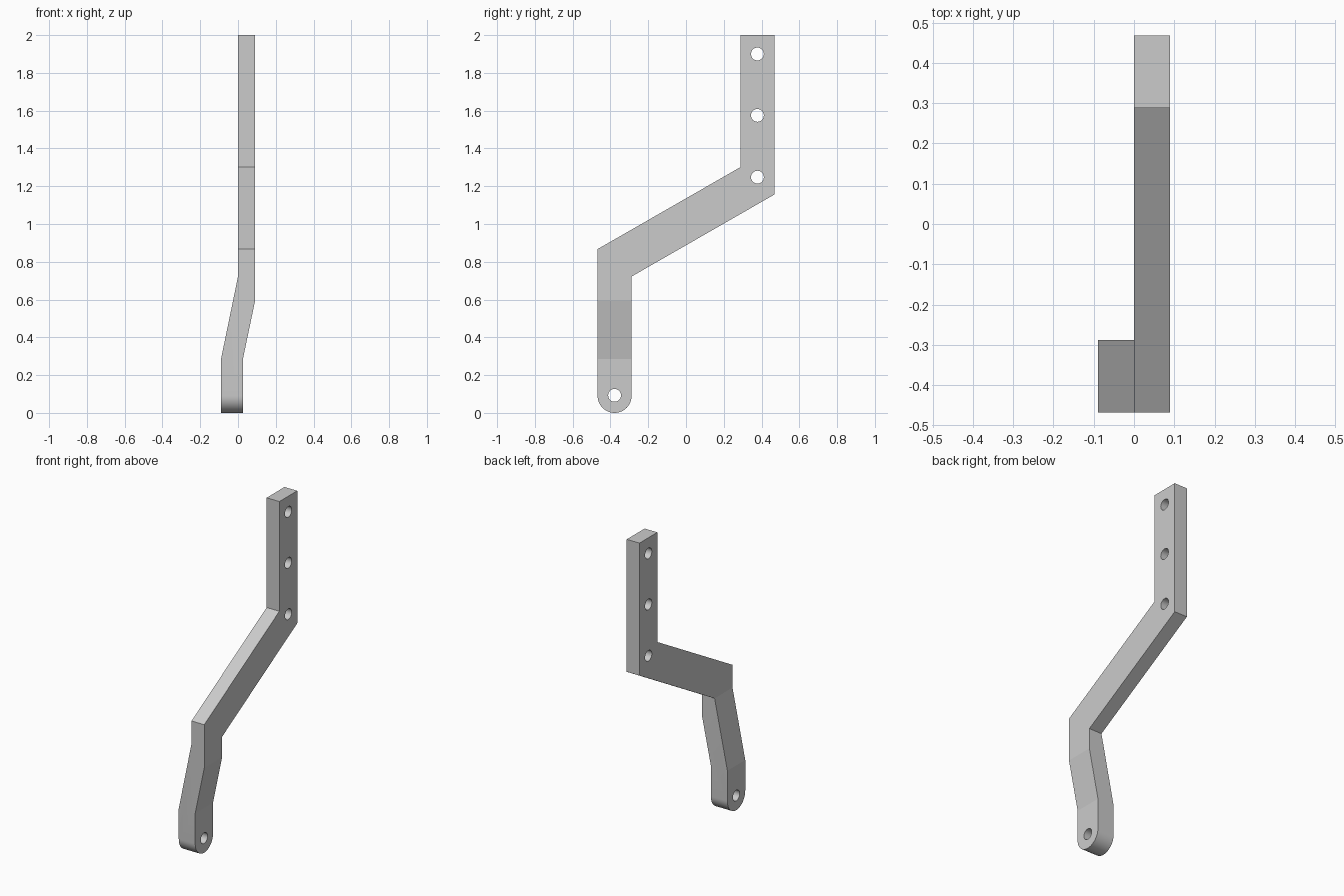
import bpy, bmesh
from math import sin, cos, pi
from mathutils import Vector

if "Cube" in bpy.data.objects:
    bpy.data.objects.remove(bpy.data.objects["Cube"])


def prism(name, points, axis, start, end):
    """Closed outline extruded along an axis; points map a 2D pair to 3D."""
    def place(p, d):
        return Vector((d, p[0], p[1])) if axis == 'x' else Vector((p[0], d, p[1]))
    bm = bmesh.new()
    face = bm.faces.new([bm.verts.new(place(p, start)) for p in points])
    new = bmesh.ops.extrude_face_region(bm, geom=[face])['geom']
    verts = [v for v in new if isinstance(v, bmesh.types.BMVert)]
    bmesh.ops.translate(bm, verts=verts, vec=place((0, 0), end - start))
    bmesh.ops.recalc_face_normals(bm, faces=bm.faces)
    mesh = bpy.data.meshes.new(name)
    bm.to_mesh(mesh)
    bm.free()
    obj = bpy.data.objects.new(name, mesh)
    bpy.context.collection.objects.link(obj)
    return obj


def arc(cy, cz, r, a0, a1, n):
    return [(cy + r * cos(a0 + (a1 - a0) * i / n),
             cz + r * sin(a0 + (a1 - a0) * i / n)) for i in range(n + 1)]


def cut(target, tool, operation):
    tool.hide_render = True
    mod = target.modifiers.new(tool.name, 'BOOLEAN')
    mod.operation, mod.solver, mod.object = operation, 'EXACT', tool
    bpy.context.view_layer.objects.active = target
    bpy.ops.object.modifier_apply(modifier=mod.name)
    bpy.data.objects.remove(tool)


OUT, INN, W = 0.468, 0.288, 0.18
MID = (OUT + INN) / 2

# Cranked side outline with a rounded foot
side = [(OUT, 2), (INN, 2), (INN, 1.301), (-OUT, 0.867)]
side += arc(-MID, W / 2, W / 2, pi, 2 * pi, 24)
side += [(-INN, 0.722), (OUT, 1.156)]
bracket = prism("bracket_arm", side, 'x', -0.3, 0.3)

# Front outline: the lower leg steps sideways and thickens
front = [(-0.09, -0.1), (0.026, -0.1), (0.026, 0.285), (0.09, 0.592),
         (0.09, 2.1), (0, 2.1), (0, 0.722), (-0.09, 0.285)]
cut(bracket, prism("step_profile", front, 'y', -0.6, 0.6), 'INTERSECT')

# Bolt holes: three in the upper arm, one in the foot
for y, z in ((MID, 1.9), (MID, 1.575), (MID, 1.248), (-MID, 0.093)):
    hole = prism("bolt_hole", arc(y, z, 0.034, 0, 2 * pi, 32)[:-1], 'x', -0.4, 0.4)
    cut(bracket, hole, 'DIFFERENCE')

# Smooth the curved walls only
bpy.ops.object.select_all(action='DESELECT')
bracket.select_set(True)
bpy.context.view_layer.objects.active = bracket
bpy.ops.object.shade_smooth_by_angle(angle=0.2)
